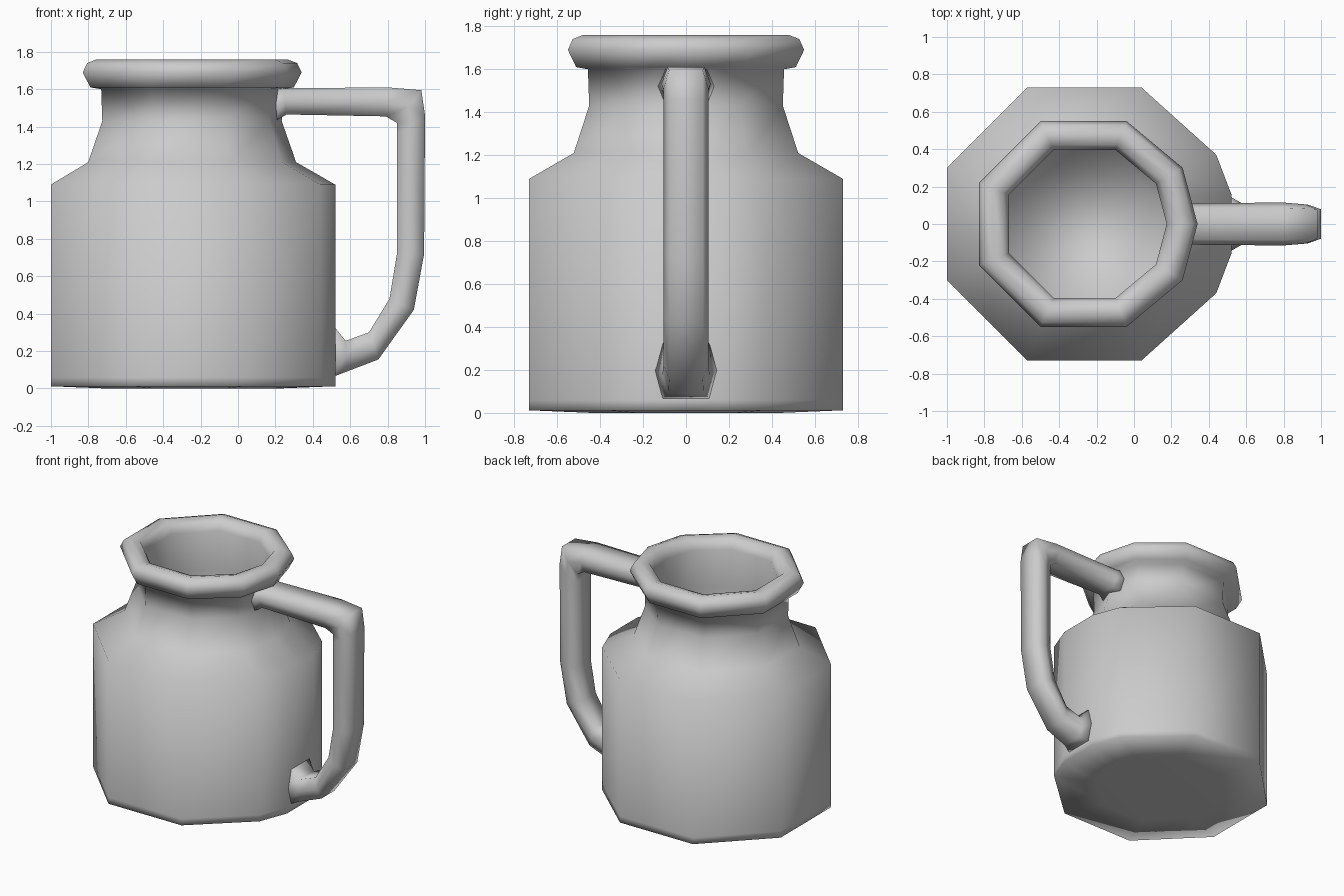
import bpy, bmesh
from mathutils import Vector

if "Cube" in bpy.data.objects:
    bpy.data.objects.remove(bpy.data.objects["Cube"], do_unlink=True)

clay = bpy.data.materials.new("clay_grey")
clay.use_nodes = True
clay.diffuse_color = (0.6, 0.6, 0.6, 1)
clay.node_tree.nodes["Principled BSDF"].inputs["Base Color"].default_value = (0.6, 0.6, 0.6, 1)

AXIS = -0.25


def loft(name, rings):
    """Skin a list of closed rings, cap both ends and shade smooth."""
    bm = bmesh.new()
    loops = [[bm.verts.new(p) for p in ring] for ring in rings]
    n = len(loops[0])
    for a, b in zip(loops, loops[1:]):
        for k in range(n):
            j = (k + 1) % n
            bm.faces.new((a[k], a[j], b[j], b[k]))
    bm.faces.new(loops[0])
    bm.faces.new(loops[-1])
    bmesh.ops.recalc_face_normals(bm, faces=bm.faces)
    for f in bm.faces:
        f.smooth = True
    mesh = bpy.data.meshes.new(name)
    bm.to_mesh(mesh)
    bm.free()
    mesh.materials.append(clay)
    obj = bpy.data.objects.new(name, mesh)
    bpy.context.collection.objects.link(obj)
    return obj


def outline(half):
    """Mirror a half outline, which starts at the apex, across y = 0."""
    return half + [(x, -y) for x, y in reversed(half[1:])]


# Outlines relative to the pot's axis: faceted belly and rounder neck
belly = outline([(0.77, 0), (0.77, 0.16), (0.69, 0.37), (0.29, 0.73), (-0.32, 0.73), (-0.75, 0.30)])
neck = outline([(0.59, 0), (0.55, 0.15), (0.51, 0.30), (0.21, 0.55), (-0.25, 0.55), (-0.58, 0.22)])


def ring(shape, scale, z):
    return [(AXIS + x * scale, y * scale, z) for x, y in shape]


# Pot: underside, belly, shoulder, neck, rolled rim, then the hollow inside
profile = [
    (belly, 0.6, 0.0), (belly, 1, 0.012), (belly, 1, 0.06), (belly, 1, 1.09),
    (neck, 0.95, 1.21), (neck, 0.82, 1.43), (neck, 0.83, 1.60),
    (neck, 0.93, 1.61), (neck, 1, 1.69), (neck, 0.96, 1.74), (neck, 0.87, 1.76),
    (neck, 0.77, 1.745), (neck, 0.72, 1.68), (neck, 0.72, 1.40), (neck, 0.72, 0.15),
]
loft("pot", [ring(*step) for step in profile])

# Handle: outer point, inner point (x, z) and half width of each section
sections = [
    ((0.18, 1.61), (0.18, 1.42), 0.14),
    ((0.24, 1.605), (0.26, 1.465), 0.11),
    ((0.80, 1.61), (0.79, 1.455), 0.115),
    ((0.98, 1.595), (0.85, 1.42), 0.105),
    ((1.00, 1.46), (0.85, 1.36), 0.105),
    ((0.995, 0.72), (0.85, 0.72), 0.105),
    ((0.94, 0.42), (0.81, 0.48), 0.105),
    ((0.75, 0.155), (0.70, 0.30), 0.105),
    ((0.58, 0.09), (0.575, 0.255), 0.11),
    ((0.50, 0.06), (0.50, 0.35), 0.155),
]
handle_rings = []
for outer, inner, w in sections:
    o, i = Vector((outer[0], 0, outer[1])), Vector((inner[0], 0, inner[1]))
    side = Vector((0, w, 0))
    mid = (o + i) / 2
    handle_rings.append([o + side * 0.75, mid + side, i + side * 0.75,
                         i - side * 0.75, mid - side, o - side * 0.75])
loft("handle", handle_rings)
